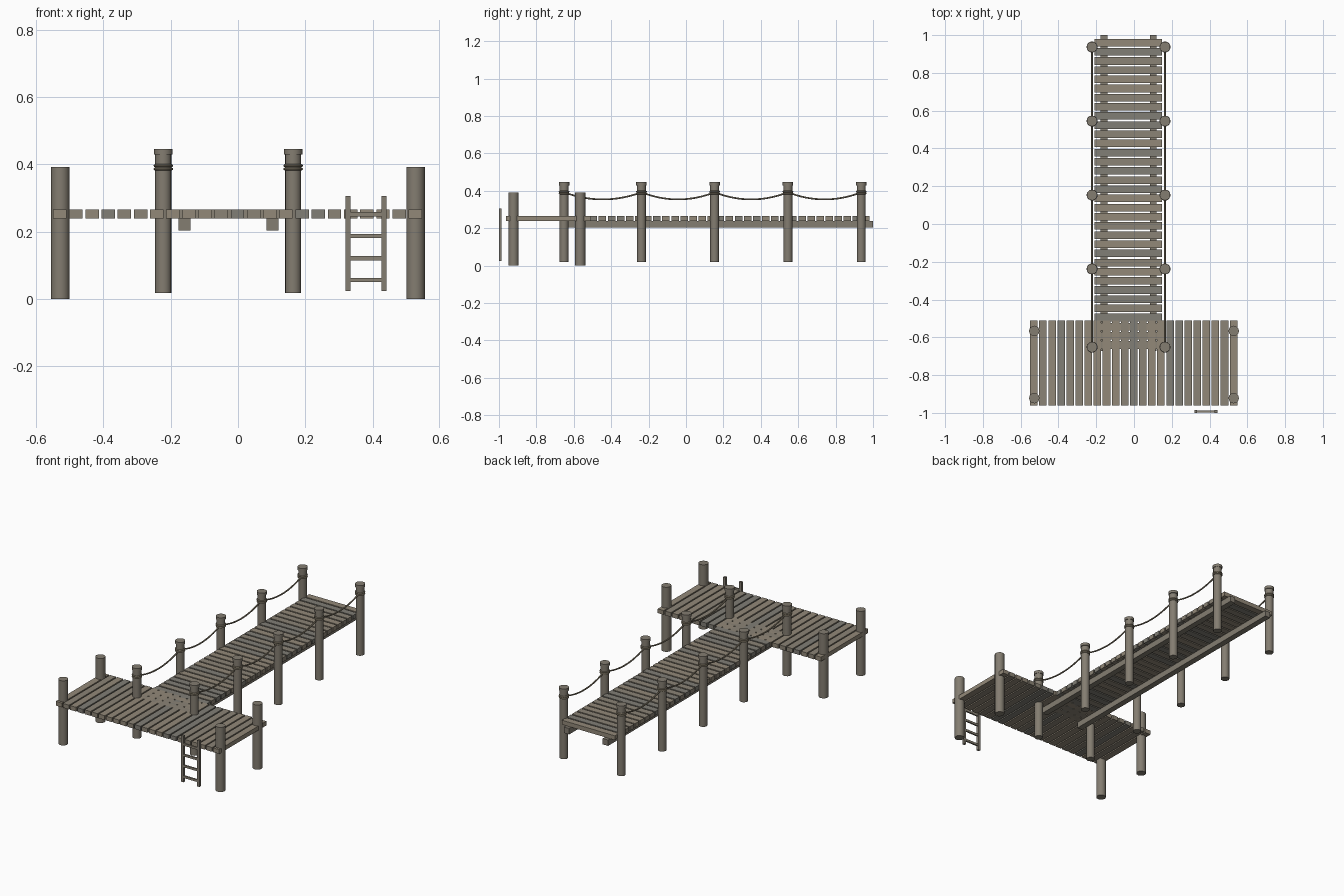
import bpy, bmesh, math, random
from mathutils import Matrix, Vector

if "Cube" in bpy.data.objects:
    bpy.data.objects.remove(bpy.data.objects["Cube"])

random.seed(4)


def material(name, rgb):
    m = bpy.data.materials.new(name)
    m.diffuse_color = (*rgb, 1)
    m.use_nodes = True
    m.node_tree.nodes["Principled BSDF"].inputs["Base Color"].default_value = m.diffuse_color
    return m


WOODS = [material("warm_wood", (0.29, 0.25, 0.19)),
         material("plain_wood", (0.26, 0.23, 0.18)),
         material("grey_wood", (0.22, 0.21, 0.18))]
POST = material("post_wood", (0.23, 0.205, 0.165))
ROPE = material("rope_fibre", (0.28, 0.24, 0.17))


def finish(name, bm, mats, smooth=False):
    me = bpy.data.meshes.new(name)
    bm.to_mesh(me)
    bm.free()
    ob = bpy.data.objects.new(name, me)
    bpy.context.collection.objects.link(ob)
    for m in mats:
        me.materials.append(m)
    if smooth:
        bpy.context.view_layer.objects.active = ob
        bpy.ops.object.select_all(action='DESELECT')
        ob.select_set(True)
        bpy.ops.object.shade_smooth_by_angle(angle=math.radians(40))
    return ob


def add_box(bm, lo, hi, mat=0):
    lo, hi = Vector(lo), Vector(hi)
    mtx = Matrix.Translation((lo + hi) / 2) @ Matrix.Diagonal((*(hi - lo), 1))
    new = bmesh.ops.create_cube(bm, size=1, matrix=mtx)["verts"]
    for f in {f for v in new for f in v.link_faces}:
        f.material_index = mat


def add_cyl(bm, x, y, z0, z1, r):
    bmesh.ops.create_cone(bm, cap_ends=True, segments=16, radius1=r, radius2=r,
                          depth=z1 - z0,
                          matrix=Matrix.Translation((x, y, (z0 + z1) / 2)))


def add_tube(bm, pts, r, side, closed=False, sides=8):
    # sweep a round section along a planar path; side is the plane normal
    side, n, rings = Vector(side), len(pts), []
    for i, p in enumerate(pts):
        a = pts[(i - 1) % n] if closed else pts[max(i - 1, 0)]
        b = pts[(i + 1) % n] if closed else pts[min(i + 1, n - 1)]
        up = side.cross((b - a).normalized())
        rings.append([bm.verts.new(p + r * (math.cos(t) * side + math.sin(t) * up))
                      for t in (2 * math.pi * k / sides for k in range(sides))])
    for i in range(n if closed else n - 1):
        a, b = rings[i], rings[(i + 1) % n]
        for k in range(sides):
            j = (k + 1) % sides
            bm.faces.new((a[k], a[j], b[j], b[k]))
    bmesh.ops.recalc_face_normals(bm, faces=bm.faces)


Z0, Z1, W = 0.239, 0.265, 0.040     # deck thickness and plank width

# platform planks, running along y
bm = bmesh.new()
for i in range(23):
    x = -0.55 + i * 0.04805
    add_box(bm, (x, -0.962, Z0), (x + W, -0.51, Z1), random.randrange(3))
finish("platform_planks", bm, WOODS)

# walkway planks, running along x and overlapping the platform
bm = bmesh.new()
for i in range(34):
    y = 0.98 - i * 0.0485
    add_box(bm, (-0.208, y - W, Z0), (0.148, y, Z1), random.randrange(3))
finish("walkway_planks", bm, WOODS)

# beams under the walkway
for name, x in (("left_beam", -0.159), ("right_beam", 0.102)):
    bm = bmesh.new()
    add_box(bm, (x - 0.018, -0.672, 0.203), (x + 0.018, 1.0, Z0))
    finish(name, bm, [POST])

# platform corner posts
for x in (-0.528, 0.528):
    for y in (-0.922, -0.566):
        bm = bmesh.new()
        add_cyl(bm, x, y, 0, 0.392, 0.0275)
        finish("platform_post", bm, [POST], True)

# walkway posts with caps, rope wraps and hanging ropes
YS = [-0.652, -0.238, 0.153, 0.545, 0.937]
for x in (-0.222, 0.164):
    for y in YS:
        bm = bmesh.new()
        add_cyl(bm, x, y, 0.018, 0.43, 0.024)
        add_cyl(bm, x, y, 0.429, 0.446, 0.028)
        finish("walkway_post", bm, [POST], True)
        bm = bmesh.new()
        for z in (0.386, 0.396):
            ring = [Vector((x + 0.0245 * math.cos(t), y + 0.0245 * math.sin(t), z))
                    for t in (2 * math.pi * k / 20 for k in range(20))]
            add_tube(bm, ring, 0.0045, (0, 0, 1), closed=True)
        finish("rope_wrap", bm, [ROPE], True)
    for a, b in zip(YS, YS[1:]):
        bm = bmesh.new()
        pts = [Vector((x, a + (b - a) * t, 0.392 - 0.038 * 4 * t * (1 - t)))
               for t in (k / 16 for k in range(17))]
        add_tube(bm, pts, 0.0045, (1, 0, 0))
        finish("rope", bm, [ROPE], True)

# ladder at the front of the platform
bm = bmesh.new()
for x in (0.3195, 0.4265):
    add_box(bm, (x - 0.0065 + 0.006, -1.0, 0.024), (x + 0.0145, -0.986, 0.305))
finish("ladder_rails", bm, [POST])
bm = bmesh.new()
for z in (0.056, 0.121, 0.187, 0.252):
    add_box(bm, (0.33, -0.998, z - 0.0065), (0.43, -0.988, z + 0.0065))
finish("ladder_rungs", bm, [WOODS[1]])
